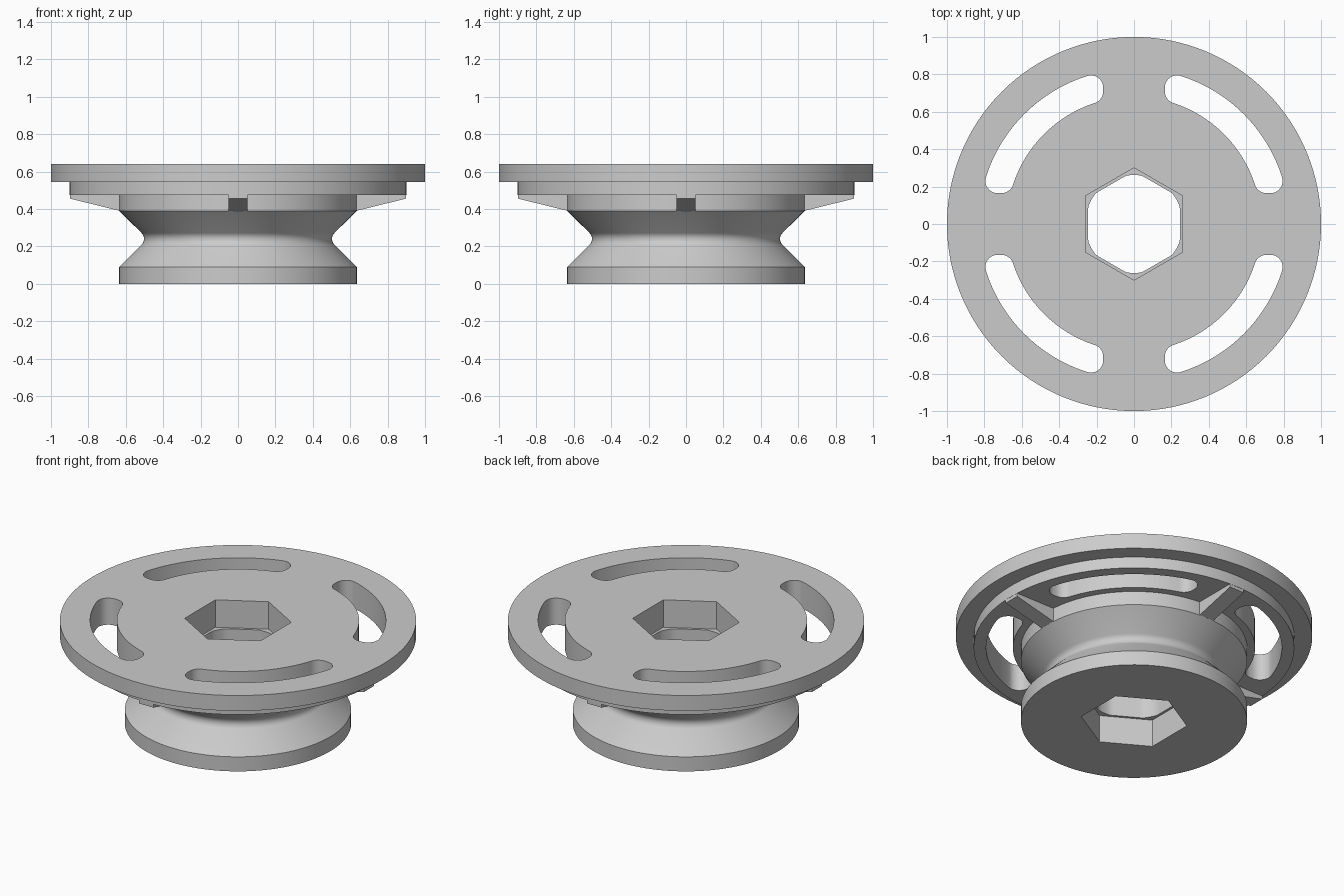
import bpy, bmesh
from math import sin, cos, pi, radians, sqrt, atan2
from mathutils import Matrix, Vector

cube = bpy.data.objects.get("Cube")
if cube:
    bpy.data.objects.remove(cube)

grey = bpy.data.materials.new("plain grey")
grey.use_nodes = True
COLOR = (0.6, 0.6, 0.6, 1)
grey.diffuse_color = COLOR
grey.node_tree.nodes["Principled BSDF"].inputs["Base Color"].default_value = COLOR


def finish(name, bm):
    """Turn a bmesh into a named object."""
    bmesh.ops.recalc_face_normals(bm, faces=bm.faces)
    mesh = bpy.data.meshes.new(name)
    bm.to_mesh(mesh)
    bm.free()
    mesh.materials.append(grey)
    ob = bpy.data.objects.new(name, mesh)
    bpy.context.collection.objects.link(ob)
    return ob


def prism(bm, outline, depth):
    """Extrude a closed 3D outline along a vector."""
    face = bm.faces.new([bm.verts.new(p) for p in outline])
    new = bmesh.ops.extrude_face_region(bm, geom=[face])["geom"]
    verts = [v for v in new if isinstance(v, bmesh.types.BMVert)]
    bmesh.ops.translate(bm, verts=verts, vec=depth)


def flat_prism(name, outline, z0, z1):
    bm = bmesh.new()
    prism(bm, [(x, y, z0) for x, y in outline], (0, 0, z1 - z0))
    return finish(name, bm)


def arc(cx, cy, r, a0, a1, n):
    return [(cx + r * cos(a0 + (a1 - a0) * i / n), cy + r * sin(a0 + (a1 - a0) * i / n))
            for i in range(n + 1)]


def hexagon(apothem):
    r = apothem / cos(pi / 6)
    return [(r * cos(pi / 2 + i * pi / 3), r * sin(pi / 2 + i * pi / 3)) for i in range(6)]


# Pulley body: turned profile with a rounded V groove
HUB, MID, FILLET = 0.635, 0.24, 0.045
groove = arc(0.503 + FILLET, MID, FILLET, radians(225), radians(135), 8)
profile = [(0, 0), (HUB, 0), (HUB, 0.09)] + groove + [
    (HUB, 0.39), (HUB, 0.475), (0.9, 0.475), (0.9, 0.545), (1, 0.545), (1, 0.64), (0, 0.64)]
bm = bmesh.new()
points = [bm.verts.new((r, 0, z)) for r, z in profile]
edges = [bm.edges.new(pair) for pair in zip(points, points[1:])]
bmesh.ops.spin(bm, geom=points + edges, cent=(0, 0, 0), axis=(0, 0, 1),
               angle=2 * pi, steps=128, use_duplicate=False)
bmesh.ops.remove_doubles(bm, verts=bm.verts, dist=1e-5)
body = finish("pulley_body", bm)

# Curved slot outline, mirrored about the diagonal
INNER, OUTER, SIDE, CORNER = 0.68, 0.83, 0.165, 0.065
cx = SIDE + CORNER
y_out = sqrt((OUTER - CORNER) ** 2 - cx ** 2)
y_in = sqrt((INNER + CORNER) ** 2 - cx ** 2)
a_out, a_in = atan2(y_out, cx), atan2(y_in, cx)
half = (arc(0, 0, OUTER, pi / 4, a_out, 16)
        + arc(cx, y_out, CORNER, a_out, pi, 8)[1:]
        + arc(cx, y_in, CORNER, pi, pi + a_in, 8)
        + arc(0, 0, INNER, a_in, pi / 4, 16)[1:])
slot = half + [(y, x) for x, y in reversed(half[1:-1])]
bm = bmesh.new()
for k in range(4):
    turn = Matrix.Rotation(k * pi / 2, 3, "Z")
    prism(bm, [turn @ Vector((x, y, 0.42)) for x, y in slot], (0, 0, 0.4))
cutters = [finish("slot_cutter", bm)]

# Hexagon sockets at both ends and a narrower bore with rounded corners
POCKET = 0.17
cutters.append(flat_prism("top_socket_cutter", hexagon(0.26), 0.64 - POCKET, 0.8))
cutters.append(flat_prism("bottom_socket_cutter", hexagon(0.26), -0.2, POCKET))
BORE, ROUND = 0.245, 0.262
bore = []
for i in range(96):
    a = 2 * pi * i / 96
    local = (a + pi / 6) % (pi / 3) - pi / 6
    r = min(ROUND, BORE / cos(local))
    bore.append((r * cos(a), r * sin(a)))
cutters.append(flat_prism("bore_cutter", bore, 0.1, 0.55))

for cutter in cutters:
    cutter.hide_render = True
    mod = body.modifiers.new(cutter.name, "BOOLEAN")
    mod.operation = "DIFFERENCE"
    mod.solver = "EXACT"
    mod.object = cutter
bpy.context.view_layer.update()
cut = bpy.data.meshes.new_from_object(
    body.evaluated_get(bpy.context.evaluated_depsgraph_get()))
body.modifiers.clear()
body.data = cut
for cutter in cutters:
    bpy.data.objects.remove(cutter)

# Four tapered ribs under the flange
rib = [(0.6, 0.5), (0.6, 0.4), (0.633, 0.39), (0.898, 0.455), (0.898, 0.5)]
for k, name in enumerate(("left", "back", "right", "front")):
    bm = bmesh.new()
    prism(bm, [(x, -0.05, z) for x, z in rib], (0, 0.1, 0))
    bmesh.ops.rotate(bm, verts=bm.verts, matrix=Matrix.Rotation(k * pi / 2, 3, "Z"))
    finish(name + "_rib", bm)

# Smooth turned surfaces, sharp edges kept
bpy.ops.object.select_all(action="DESELECT")
body.select_set(True)
bpy.context.view_layer.objects.active = body
bpy.ops.object.shade_smooth_by_angle(angle=radians(30))
